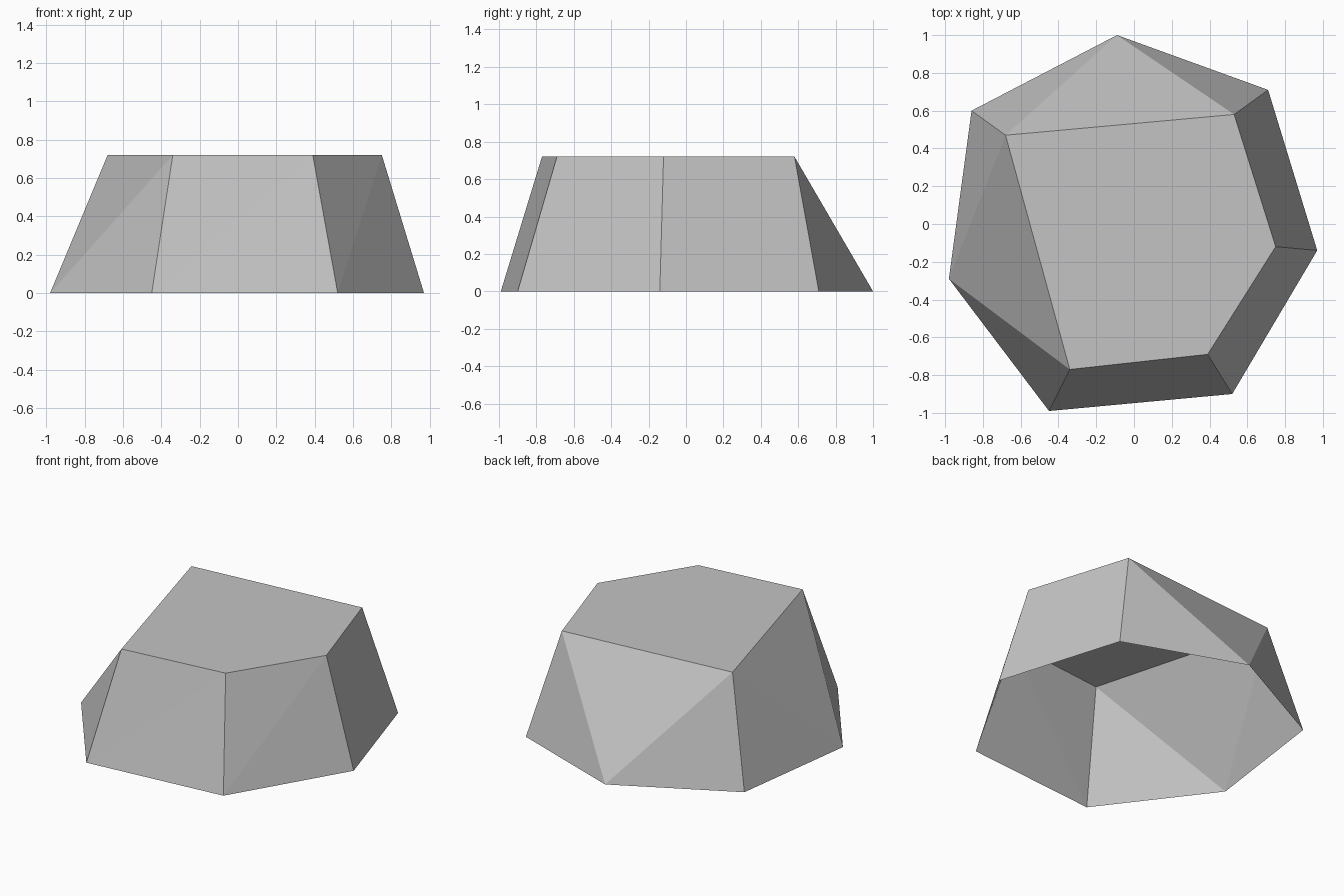
import bpy
import bmesh

default_cube = bpy.data.objects.get("Cube")
if default_cube:
    bpy.data.objects.remove(default_cube, do_unlink=True)

HEIGHT = 0.72


def make_material(name, color):
    material = bpy.data.materials.new(name)
    material.use_nodes = True
    material.diffuse_color = color
    shader = next(n for n in material.node_tree.nodes if n.type == "BSDF_PRINCIPLED")
    shader.inputs["Base Color"].default_value = color
    shader.inputs["Roughness"].default_value = 0.9
    return material


# Outlines, both counter-clockwise from the back right
base_outline = {
    "back": (-0.09, 1.0),
    "back_right": (-0.86, 0.6),
    "right": (-0.98, -0.29),
    "front_right": (-0.45, -0.99),
    "front_left": (0.52, -0.9),
    "left": (0.97, -0.14),
    "back_left": (0.71, 0.71),
}
top_outline = {
    "back_right": (-0.68, 0.47),
    "front_right": (-0.34, -0.77),
    "front_left": (0.39, -0.69),
    "left": (0.75, -0.12),
    "back_left": (0.53, 0.58),
}

bm = bmesh.new()
base = {name: bm.verts.new((x, y, 0)) for name, (x, y) in base_outline.items()}
top = {name: bm.verts.new((x, y, HEIGHT)) for name, (x, y) in top_outline.items()}

# Flat top; the underside stays open
bm.faces.new(top.values())

# Side walls: walk both outlines and stitch them where the corners match
corners = list(base)
for here, following in zip(corners, corners[1:] + corners[:1]):
    if here in top and following in top:
        # Split each four-cornered wall along its diagonal
        bm.faces.new((base[here], base[following], top[following]))
        bm.faces.new((base[here], top[following], top[here]))
    else:
        # Base corners without a top corner lean on the neighbouring one
        shared = top[here if here in top else following]
        bm.faces.new((base[here], base[following], shared))

# Sloped facets that run up from the two lone base corners to a top edge
bm.faces.new((base["right"], top["front_right"], top["back_right"]))
bm.faces.new((base["back"], top["back_right"], top["back_left"]))

bmesh.ops.recalc_face_normals(bm, faces=bm.faces)
mesh = bpy.data.meshes.new("rock")
bm.to_mesh(mesh)
bm.free()

rock = bpy.data.objects.new("rock", mesh)
bpy.context.collection.objects.link(rock)
mesh.materials.append(make_material("stone grey", (0.55, 0.55, 0.55, 1.0)))
